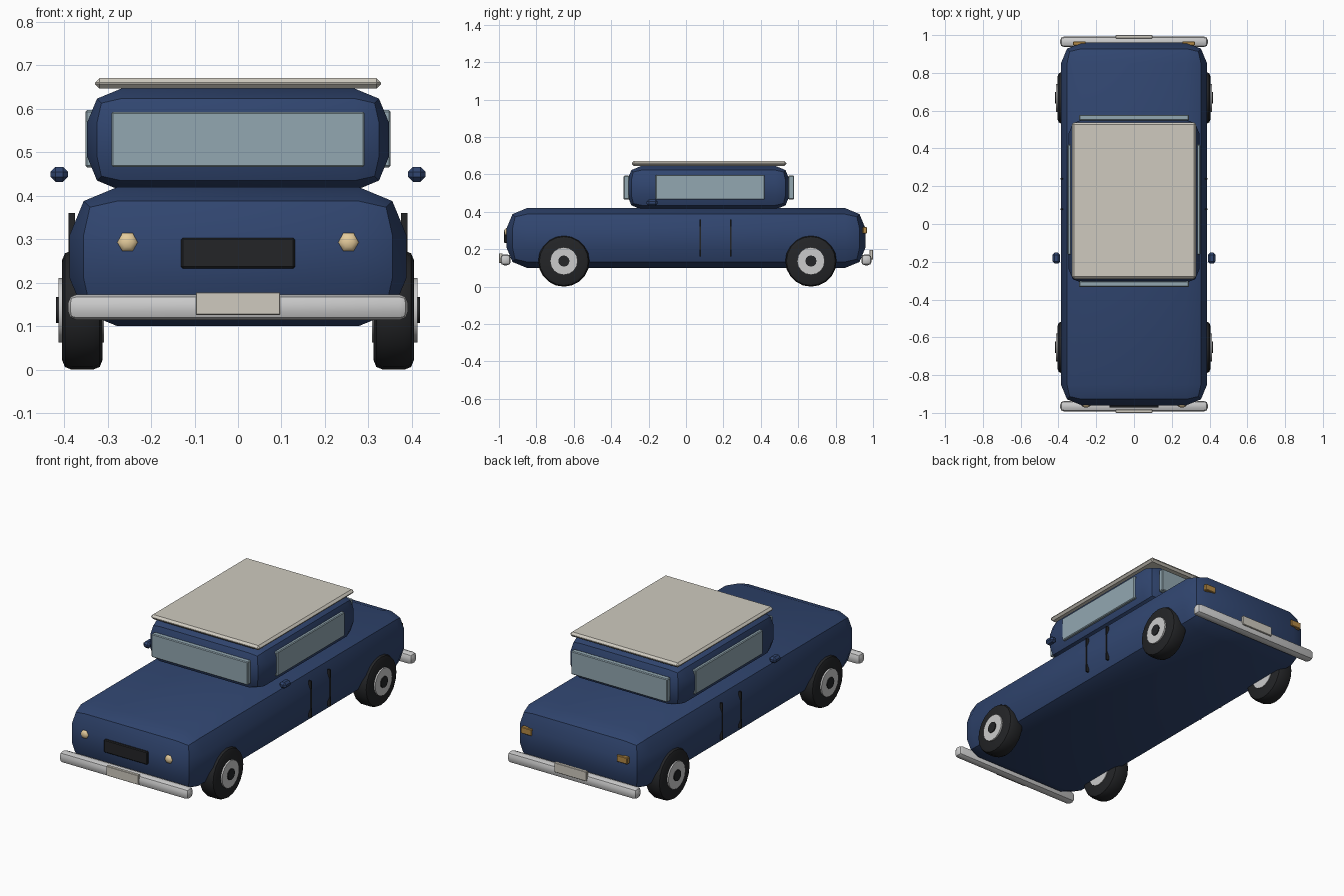
import bpy, bmesh, math
from mathutils import Matrix

if "Cube" in bpy.data.objects:
    bpy.data.objects.remove(bpy.data.objects["Cube"])

def material(name, rgb):
    m = bpy.data.materials.new(name)
    m.diffuse_color = (*rgb, 1)
    m.use_nodes = True
    m.node_tree.nodes["Principled BSDF"].inputs["Base Color"].default_value = m.diffuse_color
    return m

NAVY = material("navy_paint", (0.03, 0.06, 0.16))
CREAM = material("cream_paint", (0.62, 0.59, 0.52))
GLASS = material("glass", (0.29, 0.39, 0.44))
CHROME = material("chrome", (0.75, 0.75, 0.76))
BLACK = material("black", (0.017, 0.018, 0.02))
LAMP = material("lamp", (0.78, 0.60, 0.33))
AMBER = material("amber", (0.45, 0.25, 0.06))

def finish(bm, name, mat, angle=35):
    bmesh.ops.recalc_face_normals(bm, faces=bm.faces)
    me = bpy.data.meshes.new(name)
    bm.to_mesh(me)
    bm.free()
    ob = bpy.data.objects.new(name, me)
    bpy.context.collection.objects.link(ob)
    me.materials.append(mat)
    bpy.ops.object.select_all(action='DESELECT')
    ob.select_set(True)
    bpy.context.view_layer.objects.active = ob
    bpy.ops.object.shade_smooth_by_angle(angle=math.radians(angle))
    return ob

def box(name, x, y, z, mat, bevel=0.0, segments=1):
    """Box from (min, max) ranges with optional rounded edges."""
    bm = bmesh.new()
    bmesh.ops.create_cube(bm, size=1)
    for v in bm.verts:
        v.co = [r[0] if c < 0 else r[1] for c, r in zip(v.co, (x, y, z))]
    if bevel:
        bmesh.ops.bevel(bm, geom=bm.edges[:], offset=bevel, segments=segments,
                        profile=0.5, affect='EDGES')
    return finish(bm, name, mat)

def disc(name, x, y, z, radius, width, sides, mat, bevel=0.0):
    """Cylinder lying along x, with optional rounded rims."""
    bm = bmesh.new()
    bmesh.ops.create_cone(bm, cap_ends=True, segments=sides, radius1=radius,
                          radius2=radius, depth=width,
                          matrix=Matrix.Translation((x, y, z)) @ Matrix.Rotation(math.pi / 2, 4, 'Y'))
    if bevel:
        rims = [e for e in bm.edges if any(len(f.verts) > 4 for f in e.link_faces)]
        bmesh.ops.bevel(bm, geom=rims, offset=bevel, segments=2, profile=0.5, affect='EDGES')
    return finish(bm, name, mat)

# Body, cabin and roof
box("body", (-0.387, 0.387), (-0.96, 0.96), (0.10, 0.42), NAVY, 0.11, 2)
box("cabin", (-0.347, 0.347), (-0.315, 0.555), (0.412, 0.646), NAVY, 0.078, 2)
box("roof_panel", (-0.329, 0.329), (-0.29, 0.538), (0.646, 0.671), CREAM, 0.011)

# Windows
box("windshield", (-0.291, 0.291), (-0.333, -0.303), (0.466, 0.593), GLASS, 0.004)
box("rear_window", (-0.291, 0.291), (0.548, 0.578), (0.466, 0.593), GLASS, 0.004)

# Bumpers and plates
for tag, s, pz in (("front", -1, 0.152), ("rear", 1, 0.171)):
    yr = sorted((s * 0.937, s * 0.992))
    box(tag + "_bumper", (-0.391, 0.391), yr, (0.114, 0.173), CHROME, 0.02, 2)
    yr = sorted((s * 0.982, s * 1.0))
    box(tag + "_plate", (-0.097, 0.097), yr, (pz - 0.026, pz + 0.026), CREAM, 0.002)

# Grille
box("grille", (-0.131, 0.131), (-0.972, -0.95), (0.233, 0.303), BLACK, 0.004)

for side, s in (("left", -1), ("right", 1)):
    # Side windows, mirrors and door seams
    box(side + "_side_window", sorted((s * 0.325, s * 0.351)), (-0.162, 0.42),
        (0.465, 0.597), GLASS, 0.004)
    box(side + "_mirror", sorted((s * 0.391, s * 0.431)), (-0.21, -0.152),
        (0.432, 0.466), NAVY, 0.011)
    for i, y in enumerate((0.077, 0.24)):
        box(f"{side}_door_seam_{i + 1}", sorted((s * 0.375, s * 0.39)),
            (y - 0.004, y + 0.004), (0.16, 0.36), BLACK)

    # Headlights and tail lamps
    bm = bmesh.new()
    bmesh.ops.create_uvsphere(bm, u_segments=6, v_segments=6, radius=0.025,
        matrix=Matrix.Translation((s * 0.254, -0.957, 0.293)) @ Matrix.Diagonal((1, 0.6, 1, 1))
        @ Matrix.Rotation(math.pi / 2, 4, 'X') @ Matrix.Rotation(math.pi / 6, 4, 'Z'))
    finish(bm, side + "_headlight", LAMP, 60)
    box(side + "_tail_lamp", sorted((s * 0.257, s * 0.322)), (0.945, 0.967),
        (0.284, 0.32), AMBER, 0.003)

    # Wheels
    for tag, y in (("front", -0.653), ("rear", 0.668)):
        n = f"{side}_{tag}_"
        disc(n + "tyre", s * 0.358, y, 0.137, 0.137, 0.093, 20, BLACK, 0.022)
        disc(n + "rim", s * 0.3605, y, 0.137, 0.074, 0.105, 16, CHROME)
        disc(n + "hub_cap", s * 0.3635, y, 0.137, 0.03, 0.109, 12, BLACK)
